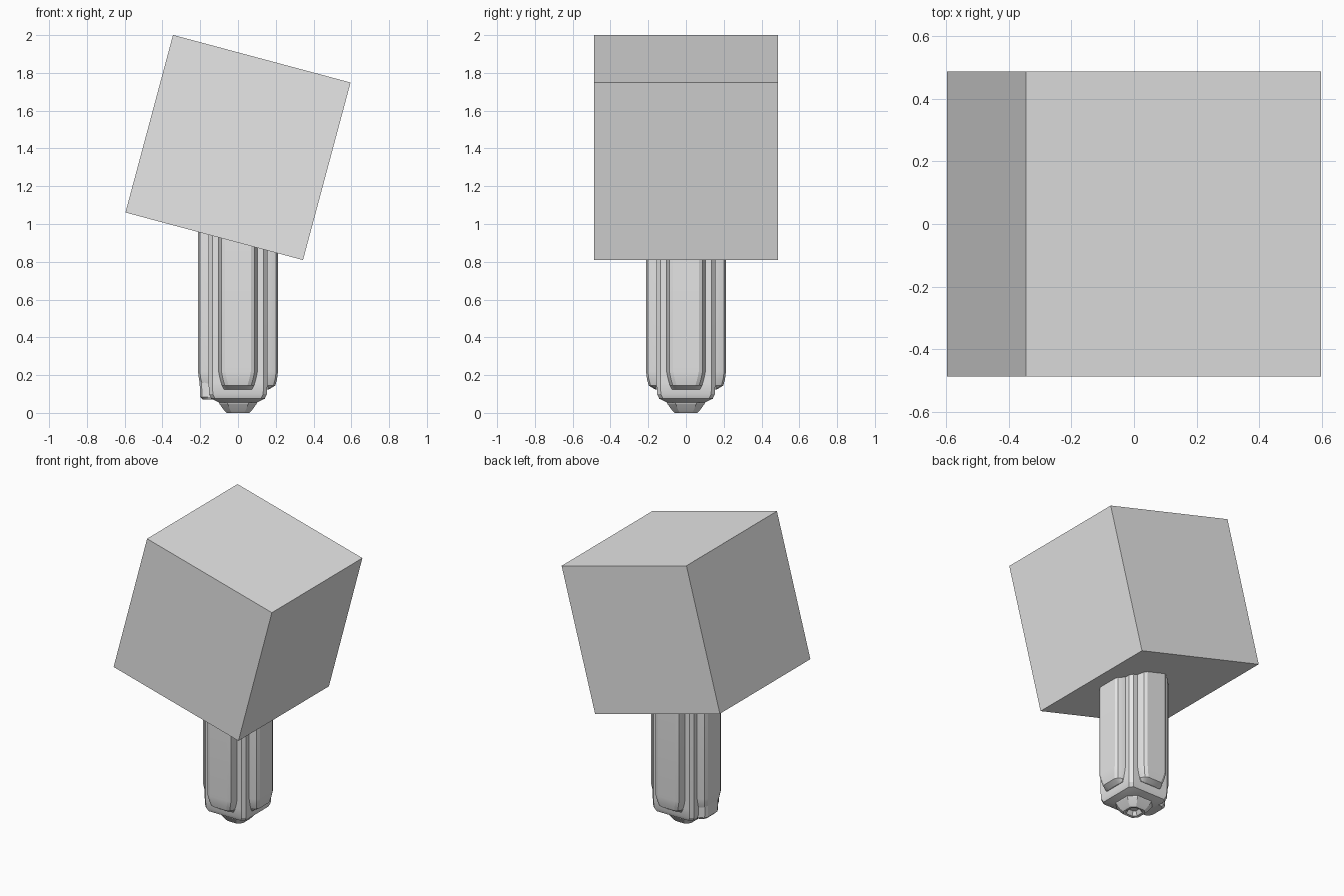
import bpy, bmesh, math

old = bpy.data.objects.get("Cube")
if old:
    bpy.data.objects.remove(old, do_unlink=True)

# One plain grey for everything
grey = bpy.data.materials.new("light grey")
grey.use_nodes = True
grey.diffuse_color = (0.8, 0.8, 0.8, 1)
grey.node_tree.nodes["Principled BSDF"].inputs["Base Color"].default_value = (0.8, 0.8, 0.8, 1)


def loft(name, rings, angle=0, smooth=True):
    """Skin a stack of equal-length rings, cap both ends, turn about z."""
    bm = bmesh.new()
    loops = [[bm.verts.new(p) for p in ring] for ring in rings]
    n = len(loops[0])
    for a, b in zip(loops, loops[1:]):
        for i in range(n):
            j = (i + 1) % n
            bm.faces.new((a[i], a[j], b[j], b[i]))
    bm.faces.new(loops[0][::-1])
    bm.faces.new(loops[-1])
    bmesh.ops.recalc_face_normals(bm, faces=bm.faces)
    mesh = bpy.data.meshes.new(name)
    bm.to_mesh(mesh)
    bm.free()
    mesh.materials.append(grey)
    ob = bpy.data.objects.new(name, mesh)
    ob.rotation_euler.z = angle
    bpy.context.collection.objects.link(ob)
    if smooth:
        bpy.ops.object.select_all(action='DESELECT')
        ob.select_set(True)
        bpy.context.view_layer.objects.active = ob
        bpy.ops.object.shade_smooth_by_angle(angle=math.radians(25))
    return ob


def square(h, c, z):
    """Square ring of half width h with corners cut by c."""
    k = h - c
    return [(x, y, z) for x, y in ((h, -k), (h, k), (k, h), (-k, h),
                                   (-h, k), (-h, -k), (-k, -h), (k, -h))]


def rib(r, w, z):
    """Flared rib ring reaching out to radius r along +x."""
    half = [(0.1, w + 0.015), (min(r, 0.16), w + 0.015), (r - 0.01, w), (r, w - 0.02)]
    return [(x, -y, z) for x, y in half] + [(x, y, z) for x, y in half[::-1]]


TOP = 1.15

# Tilted cube head
bpy.ops.mesh.primitive_cube_add(size=0.973, location=(0, 0, 1.405),
                                rotation=(0, math.radians(15), 0))
head = bpy.context.object
head.name = "cube_head"
head.data.name = "cube_head"
head.data.materials.append(grey)

# Square core of the handle, rounded off at its foot
loft("handle_core", [square(h, c, z) for h, c, z in (
    (0.10, 0.03, 0.055), (0.142, 0.02, 0.075), (0.153, 0.02, 0.10),
    (0.156, 0.02, 0.16), (0.156, 0.02, TOP))])

# Four ribs down the sides
for i, side in enumerate(("left", "back", "right", "front")):
    loft("handle_rib_" + side, [rib(r, w, z) for r, w, z in (
        (0.165, 0.06, 0.125), (0.198, 0.07, 0.145), (0.207, 0.08, 0.18),
        (0.212, 0.088, 0.22), (0.212, 0.088, TOP))], i * math.pi / 2)

# Lower lug under the right rib
loft("handle_lug", [rib(r, w, z) for r, w, z in (
    (0.185, 0.06, 0.07), (0.2, 0.07, 0.085), (0.205, 0.075, 0.2))], math.pi)

# Small hollow tip the handle stands on
loft("handle_tip", [square(h, h * 0.45, z) for h, z in (
    (0.105, 0.08), (0.1, 0.05), (0.075, 0.015), (0.06, 0.0),
    (0.045, 0.003), (0.03, 0.03))])
